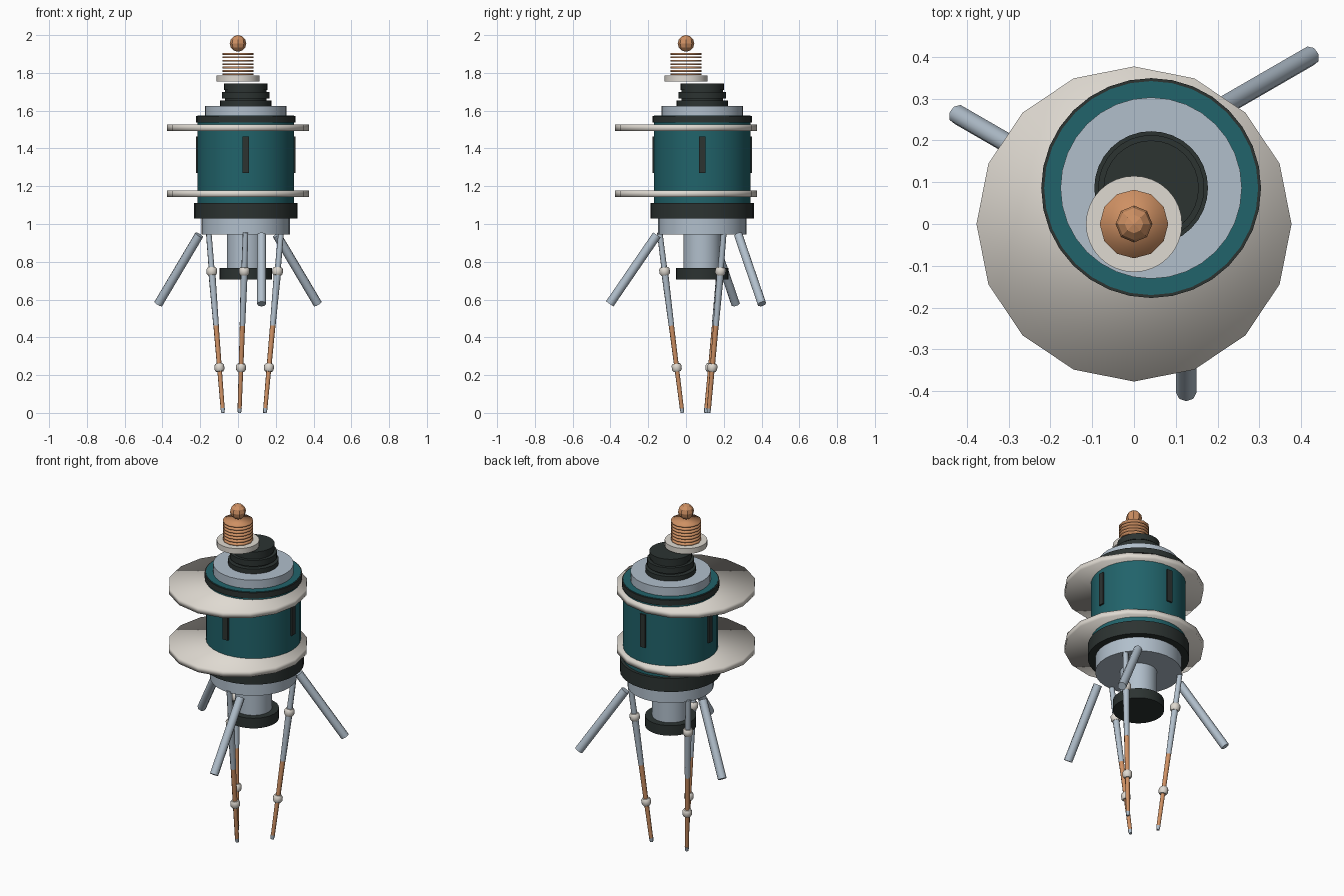
import bpy, bmesh, math
from mathutils import Vector, Matrix

if "Cube" in bpy.data.objects:
    bpy.data.objects.remove(bpy.data.objects["Cube"])


def material(name, rgb):
    m = bpy.data.materials.new(name)
    m.diffuse_color = (*rgb, 1)
    m.use_nodes = True
    m.node_tree.nodes["Principled BSDF"].inputs["Base Color"].default_value = m.diffuse_color
    return m


SILVER = material("pale_silver", (0.44, 0.52, 0.60))
TEAL = material("deep_teal", (0.015, 0.125, 0.145))
DARK = material("charcoal", (0.025, 0.033, 0.031))
COPPER = material("copper", (0.62, 0.28, 0.125))
WHITE = material("warm_white", (0.74, 0.70, 0.64))

BODY = (0.041, 0.086)   # axis of the main body


def finish(name, bm, mat, smooth=30):
    me = bpy.data.meshes.new(name)
    bm.to_mesh(me)
    bm.free()
    me.materials.append(mat)
    ob = bpy.data.objects.new(name, me)
    bpy.context.collection.objects.link(ob)
    if smooth:
        bpy.ops.object.select_all(action='DESELECT')
        ob.select_set(True)
        bpy.context.view_layer.objects.active = ob
        bpy.ops.object.shade_smooth_by_angle(angle=math.radians(smooth))
    return ob


def rod(name, a, b, r1, r2, mat, sides=8, smooth=50):
    """Tapered cylinder from point a to point b."""
    a, b = Vector(a), Vector(b)
    d = b - a
    bm = bmesh.new()
    rot = Vector((0, 0, 1)).rotation_difference(d).to_matrix().to_4x4()
    bmesh.ops.create_cone(bm, cap_ends=True, segments=sides, radius1=r1, radius2=r2,
                          depth=d.length, matrix=Matrix.Translation((a + b) / 2) @ rot)
    return finish(name, bm, mat, smooth)


def drum(name, r, z0, z1, mat, centre=BODY, sides=32, smooth=30):
    return rod(name, (*centre, z0), (*centre, z1), r, r, mat, sides, smooth)


# Main body, collars and neck
drum("body_shell", 0.256, 1.09, 1.574, TEAL)
drum("upper_collar", 0.263, 1.538, 1.571, DARK)
drum("lower_collar", 0.273, 1.03, 1.11, DARK)
drum("top_plate", 0.217, 1.57, 1.625, SILVER)
drum("bottom_plate", 0.233, 0.945, 1.035, SILVER)
drum("neck", 0.10, 0.76, 0.95, SILVER)
drum("neck_foot", 0.138, 0.707, 0.767, DARK)

# Stepped cap on top
drum("cap_core", 0.11, 1.62, 1.72, DARK)
for i, (r, z0, z1) in enumerate(((0.136, 1.622, 1.653), (0.127, 1.665, 1.70),
                                 (0.114, 1.71, 1.745))):
    drum(f"cap_step_{i + 1}", r, z0, z1, DARK)

# Vertical ribs around the shell
for i in range(4):
    ang = i * math.pi / 2
    bm = bmesh.new()
    bmesh.ops.create_cube(bm, size=1, matrix=Matrix.Translation((*BODY, 1.367))
                          @ Matrix.Rotation(ang, 4, 'Z') @ Matrix.Translation((0.252, 0, 0))
                          @ Matrix.Diagonal((0.025, 0.033, 0.195, 1)))
    finish(f"shell_rib_{i + 1}", bm, DARK, 0)

# Wide polygonal discs, off the body axis
for name, z in (("lower_disc", 1.143), ("upper_disc", 1.493)):
    drum(name, 0.377, z, z + 0.034, WHITE, (0, 0), 16, 180)

# Coil stack and ball
drum("coil_base", 0.115, 1.755, 1.787, WHITE, (0, 0))
for i in range(7):
    z = 1.788 + i * 0.018
    drum(f"coil_plate_{i + 1}", 0.082, z, z + 0.009, COPPER, (0, 0), 12, 180)
bm = bmesh.new()
bmesh.ops.create_uvsphere(bm, u_segments=8, v_segments=6, radius=0.044,
                          matrix=Matrix.Translation((0, 0, 1.956)))
finish("tip_ball", bm, COPPER, 0)

# Splayed struts
for i, (x, y, deg) in enumerate(((0.422, 0.402, 30), (-0.422, 0.262, 150),
                                 (0.125, -0.404, 270))):
    a = math.radians(deg)
    top = (x - 0.25 * math.cos(a), y - 0.25 * math.sin(a), 0.942)
    rod(f"splayed_strut_{i + 1}", top, (x, y, 0.577), 0.024, 0.024, SILVER)

# Long jointed probes
PROBES = (((-0.155, 0.20), (-0.08, 0.106)),
          ((0.040, -0.139), (0.008, -0.02)),
          ((0.228, 0.20), (0.143, 0.12)))
for i, (top, tip) in enumerate(PROBES, 1):
    top, tip = Vector((*top, 0.955)), Vector((*tip, 0.006))

    def at(z):
        return tip.lerp(top, (z - tip.z) / (top.z - tip.z))

    rod(f"probe_{i}_upper", at(0.955), at(0.75), 0.015, 0.016, SILVER)
    rod(f"probe_{i}_sleeve", at(0.75), at(0.462), 0.019, 0.015, SILVER)
    rod(f"probe_{i}_lower", at(0.47), at(0.02), 0.0145, 0.011, COPPER)
    rod(f"probe_{i}_tip", at(0.024), at(0.0), 0.012, 0.009, SILVER)
    # Rounded joint collars
    for j, (z, r) in enumerate(((0.75, 0.028), (0.24, 0.026)), 1):
        bm = bmesh.new()
        rot = Vector((0, 0, 1)).rotation_difference(top - tip).to_matrix().to_4x4()
        for lo, hi, ra, rb in ((-0.021, -0.011, 0.75, 1), (-0.011, 0.011, 1, 1),
                               (0.011, 0.021, 1, 0.75)):
            bmesh.ops.create_cone(
                bm, cap_ends=(ra != rb), segments=12, radius1=r * ra, radius2=r * rb,
                depth=hi - lo, matrix=Matrix.Translation(at(z)) @ rot
                @ Matrix.Translation((0, 0, (lo + hi) / 2)))
        # Drop the hidden inner caps and weld the bands
        bmesh.ops.remove_doubles(bm, verts=bm.verts, dist=0.0005)
        inner = [f for f in bm.faces if len(f.verts) == 12
                 and f.calc_area() > 2.8 * r * r]
        bmesh.ops.delete(bm, geom=inner, context='FACES_ONLY')
        bmesh.ops.recalc_face_normals(bm, faces=bm.faces)
        finish(f"probe_{i}_joint_{j}", bm, WHITE, 50)
